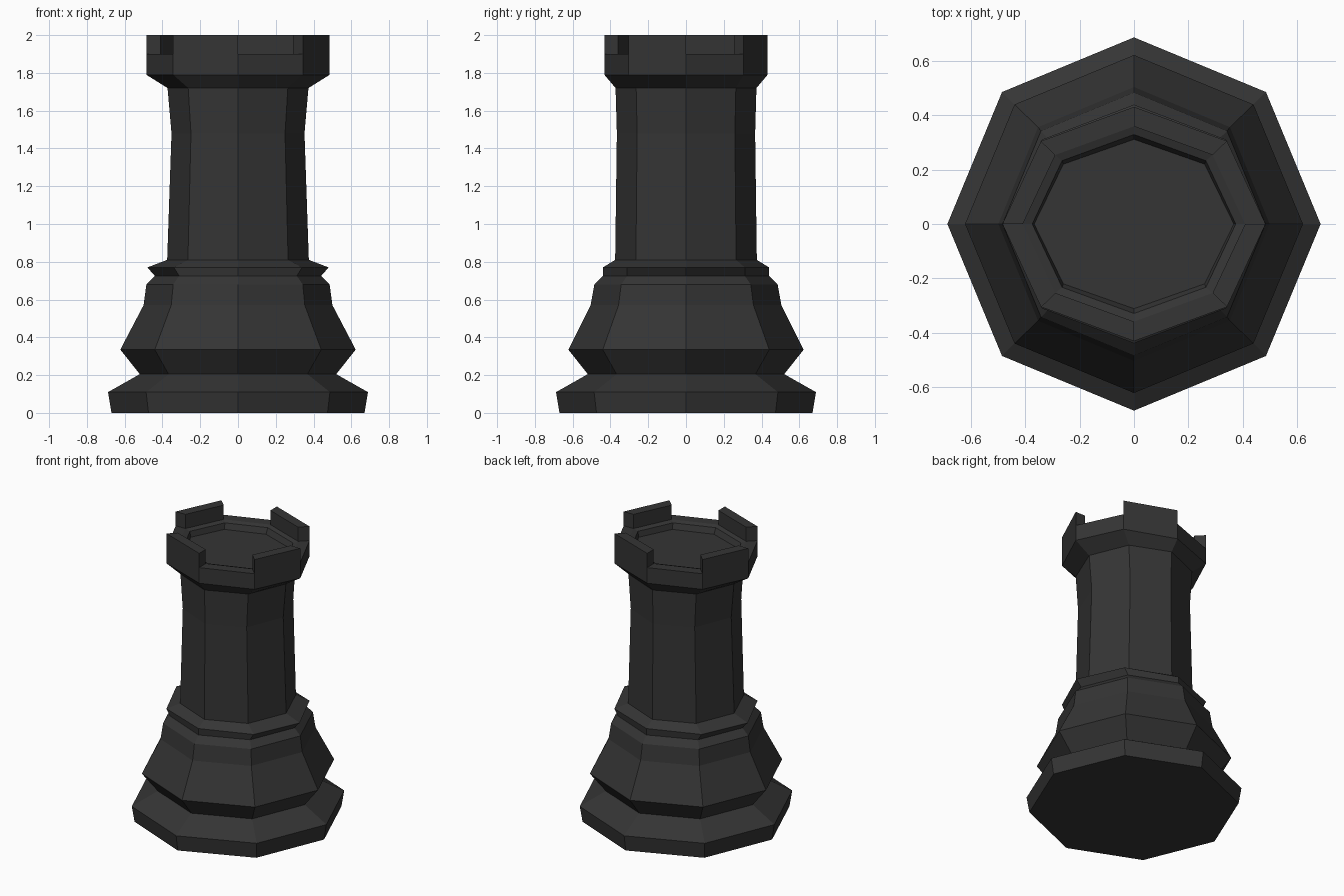
import bpy, bmesh, math

if "Cube" in bpy.data.objects:
    bpy.data.objects.remove(bpy.data.objects["Cube"])

SIDES = 8
dark = bpy.data.materials.new("dark_grey")
dark.diffuse_color = (0.035, 0.035, 0.035, 1)
dark.use_nodes = True
dark.node_tree.nodes["Principled BSDF"].inputs["Base Color"].default_value = dark.diffuse_color


def lathe(name, profile, cap_start=False, cap_end=False, raise_ring=None):
    """Eight-sided loft through (z, x radius, y radius) rings.
    raise_ring: index of the band whose alternate faces become battlements."""
    bm = bmesh.new()
    rings = []
    for z, rx, ry in profile:
        rings.append([bm.verts.new((rx * math.cos(i * math.tau / SIDES),
                                    ry * math.sin(i * math.tau / SIDES), z))
                      for i in range(SIDES)])
    raised = []
    for k, (a, b) in enumerate(zip(rings, rings[1:])):
        for i in range(SIDES):
            j = (i + 1) % SIDES
            f = bm.faces.new((a[i], a[j], b[j], b[i]))
            if k == raise_ring and i % 2:
                raised.append(f)
    if cap_start:
        bm.faces.new(rings[0][::-1])
    if cap_end:
        bm.faces.new(rings[-1])
    if raised:
        new = bmesh.ops.extrude_face_region(bm, geom=raised)["geom"]
        bmesh.ops.translate(bm, vec=(0, 0, 2.0 - profile[raise_ring][0]),
                            verts=[v for v in new if isinstance(v, bmesh.types.BMVert)])
        bmesh.ops.delete(bm, geom=[f for f in raised if f.is_valid], context='FACES_ONLY')
    mesh = bpy.data.meshes.new(name)
    bm.to_mesh(mesh)
    bm.free()
    mesh.materials.append(dark)
    obj = bpy.data.objects.new(name, mesh)
    bpy.context.collection.objects.link(obj)
    return obj


# Stepped foot, flared skirt and collar
lathe("base", [(0, 0.67, 0.67), (0.11, 0.688, 0.688), (0.205, 0.52, 0.52),
               (0.335, 0.623, 0.623), (0.57, 0.5, 0.505), (0.68, 0.485, 0.485),
               (0.725, 0.44, 0.44), (0.77, 0.48, 0.44), (0.81, 0.375, 0.375)],
      cap_start=True)

# Slightly waisted shaft
lathe("shaft", [(0.81, 0.375, 0.375), (1.48, 0.352, 0.366), (1.72, 0.373, 0.373)])

# Crown with recessed floor and four battlements
lathe("crown", [(1.72, 0.373, 0.373), (1.79, 0.485, 0.432), (1.90, 0.485, 0.432),
                (1.90, 0.41, 0.36), (1.89, 0.375, 0.33), (1.85, 0.368, 0.312)],
      cap_end=True, raise_ring=2)
